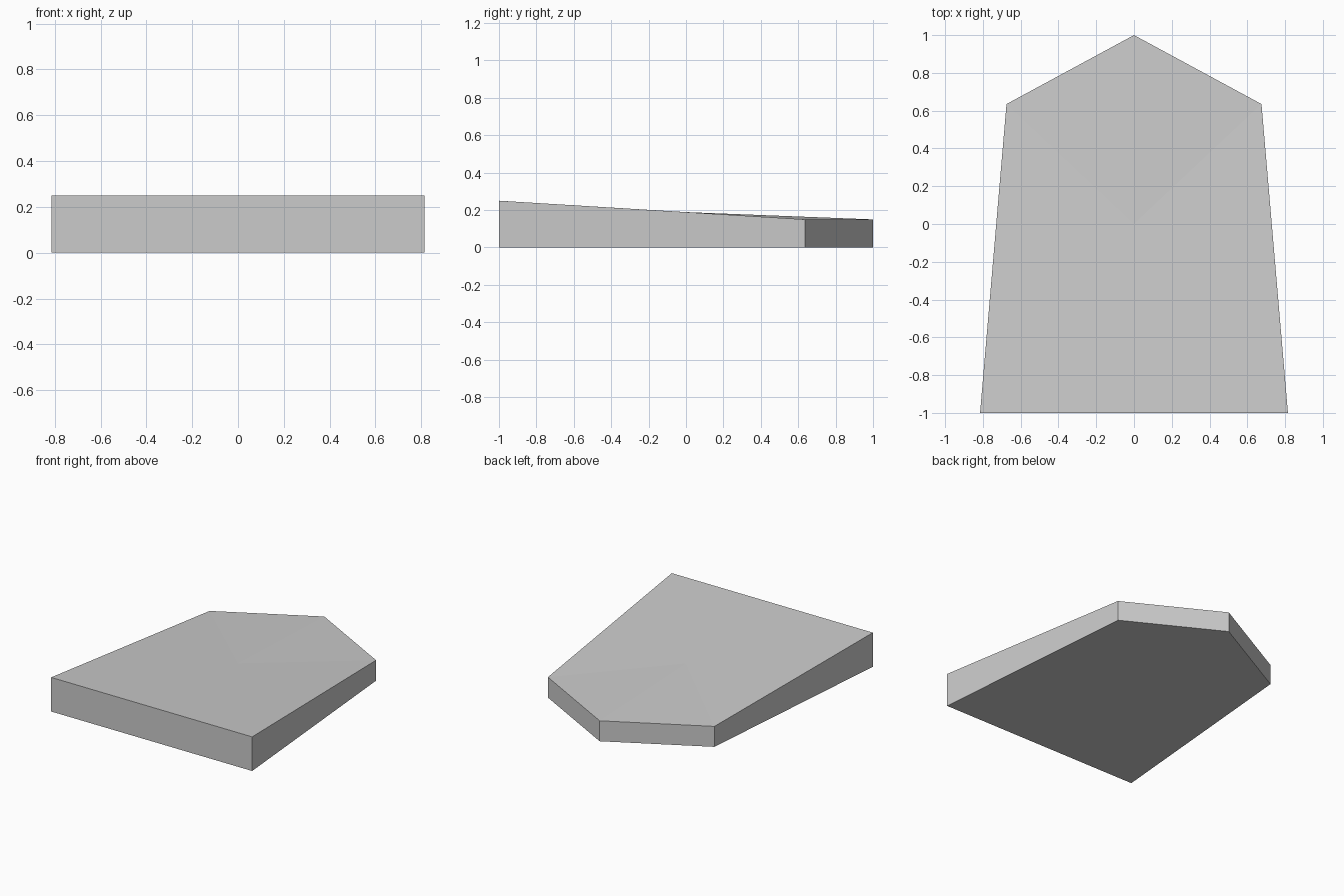
import bpy, bmesh

if "Cube" in bpy.data.objects:
    bpy.data.objects.remove(bpy.data.objects["Cube"])

# Five-sided outline of the wedge tile: x, y, top height
outline = [(-0.815, -1, 0.25), (0.815, -1, 0.25), (0.675, 0.635, 0.15),
           (0, 1, 0.15), (-0.675, 0.635, 0.15)]

bm = bmesh.new()
bottom = [bm.verts.new((x, y, 0)) for x, y, z in outline]
top = [bm.verts.new(p) for p in outline]
n = len(outline)

# Flat underside and upright side walls
bm.faces.new(bottom[::-1])
for i in range(n):
    j = (i + 1) % n
    bm.faces.new((bottom[i], bottom[j], top[j], top[i]))

# Sloping top, bending slightly along a line from the middle to the point
middle = bm.verts.new((0, 0, 0.189))
for i in range(n):
    bm.faces.new((top[i], top[(i + 1) % n], middle))

bmesh.ops.recalc_face_normals(bm, faces=bm.faces)
mesh = bpy.data.meshes.new("wedge_tile")
bm.to_mesh(mesh)
bm.free()
tile = bpy.data.objects.new("wedge_tile", mesh)
bpy.context.collection.objects.link(tile)
